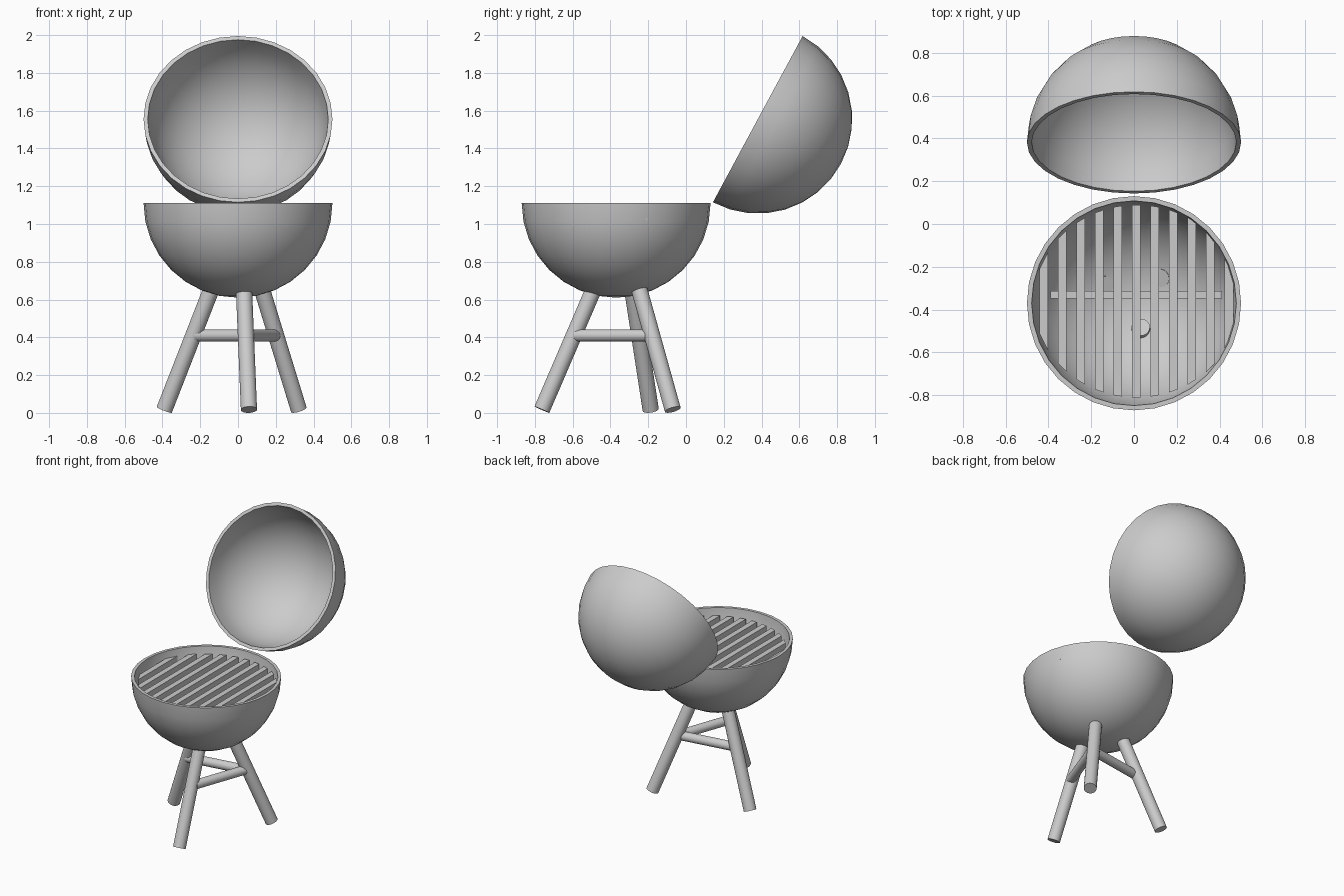
import bpy, bmesh
from math import sin, cos, pi, radians, sqrt
from mathutils import Vector

if "Cube" in bpy.data.objects:
    bpy.data.objects.remove(bpy.data.objects["Cube"])


def finish(bm, name, smooth=True):
    bmesh.ops.recalc_face_normals(bm, faces=bm.faces)
    mesh = bpy.data.meshes.new(name)
    bm.to_mesh(mesh)
    bm.free()
    ob = bpy.data.objects.new(name, mesh)
    bpy.context.collection.objects.link(ob)
    if smooth:
        bpy.context.view_layer.objects.active = ob
        ob.select_set(True)
        bpy.ops.object.shade_smooth_by_angle(angle=radians(35))
        ob.select_set(False)
    return ob


def half_shell(name, center, tilt=0.0, outer=0.5, inner=0.478, steps=8):
    """Hollow lower hemisphere with a flat rim, spun from a profile."""
    bm = bmesh.new()
    angles = [pi / 2 * i / steps for i in range(steps + 1)]
    profile = [(outer * sin(a), -outer * cos(a)) for a in angles]
    profile += [(inner * sin(a), -inner * cos(a)) for a in reversed(angles)]
    verts = [bm.verts.new((r, 0, z)) for r, z in profile]
    edges = [bm.edges.new(pair) for pair in zip(verts, verts[1:])]
    bmesh.ops.spin(bm, geom=verts + edges, cent=(0, 0, 0), axis=(0, 0, 1),
                   angle=2 * pi, steps=32)
    bmesh.ops.remove_doubles(bm, verts=bm.verts, dist=0.0005)
    ob = finish(bm, name)
    ob.location = center
    ob.rotation_euler.x = tilt
    return ob


def rod(name, start, end, radius):
    start, end = Vector(start), Vector(end)
    axis = end - start
    bm = bmesh.new()
    bmesh.ops.create_cone(bm, cap_ends=True, segments=32, radius1=radius,
                          radius2=radius, depth=axis.length)
    ob = finish(bm, name)
    ob.location = (start + end) / 2
    ob.rotation_euler = axis.to_track_quat('Z', 'Y').to_euler()
    return ob


def prism(name, outline, z0, z1):
    bm = bmesh.new()
    face = bm.faces.new([bm.verts.new((x, y, z0)) for x, y in outline])
    top = bmesh.ops.extrude_face_region(bm, geom=[face], use_keep_orig=True)
    moved = [g for g in top["geom"] if isinstance(g, bmesh.types.BMVert)]
    bmesh.ops.translate(bm, verts=moved, vec=(0, 0, z1 - z0))
    return finish(bm, name, smooth=False)


# Bowl and opened lid
half_shell("bowl", (0, -0.37, 1.11))
half_shell("lid", (0, 0.38, 1.555), radians(61.65))

# Splayed legs, poking slightly through the bowl floor
legs = {
    "front_leg": ((0.058, -0.763, 0.017), (0.031, -0.482, 0.67)),
    "left_leg": ((-0.39, -0.187, 0.017), (-0.135, -0.287, 0.67)),
    "right_leg": ((0.322, -0.07, 0.017), (0.122, -0.252, 0.67)),
}
for name, (foot, head) in legs.items():
    rod(name, foot, head, 0.043)

# Two braces meeting at the right leg
rod("left_brace", (-0.235, -0.262, 0.41), (0.195, -0.195, 0.41), 0.032)
rod("front_brace", (0.058, -0.585, 0.41), (0.203, -0.181, 0.41), 0.032)

# Cooking grate: slats with ends cut to the round outline
GX, GY, RX, RY = 0.011, -0.36, 0.48, 0.45


def half_length(dx):
    return RY * sqrt(max(0.0, 1 - (dx / RX) ** 2))


for i in range(-5, 6):
    dx = i * 0.0865
    a, b = dx - 0.02, dx + 0.02
    ha, hb = half_length(a), half_length(b)
    prism(f"grate_slat_{i + 6}",
          [(GX + a, GY - ha), (GX + b, GY - hb),
           (GX + b, GY + hb), (GX + a, GY + ha)], 1.02, 1.06)

# Grate cross bar under the slats
prism("grate_cross_bar",
      [(-0.39, -0.348), (0.41, -0.348), (0.41, -0.312), (-0.39, -0.312)],
      0.985, 1.022)
